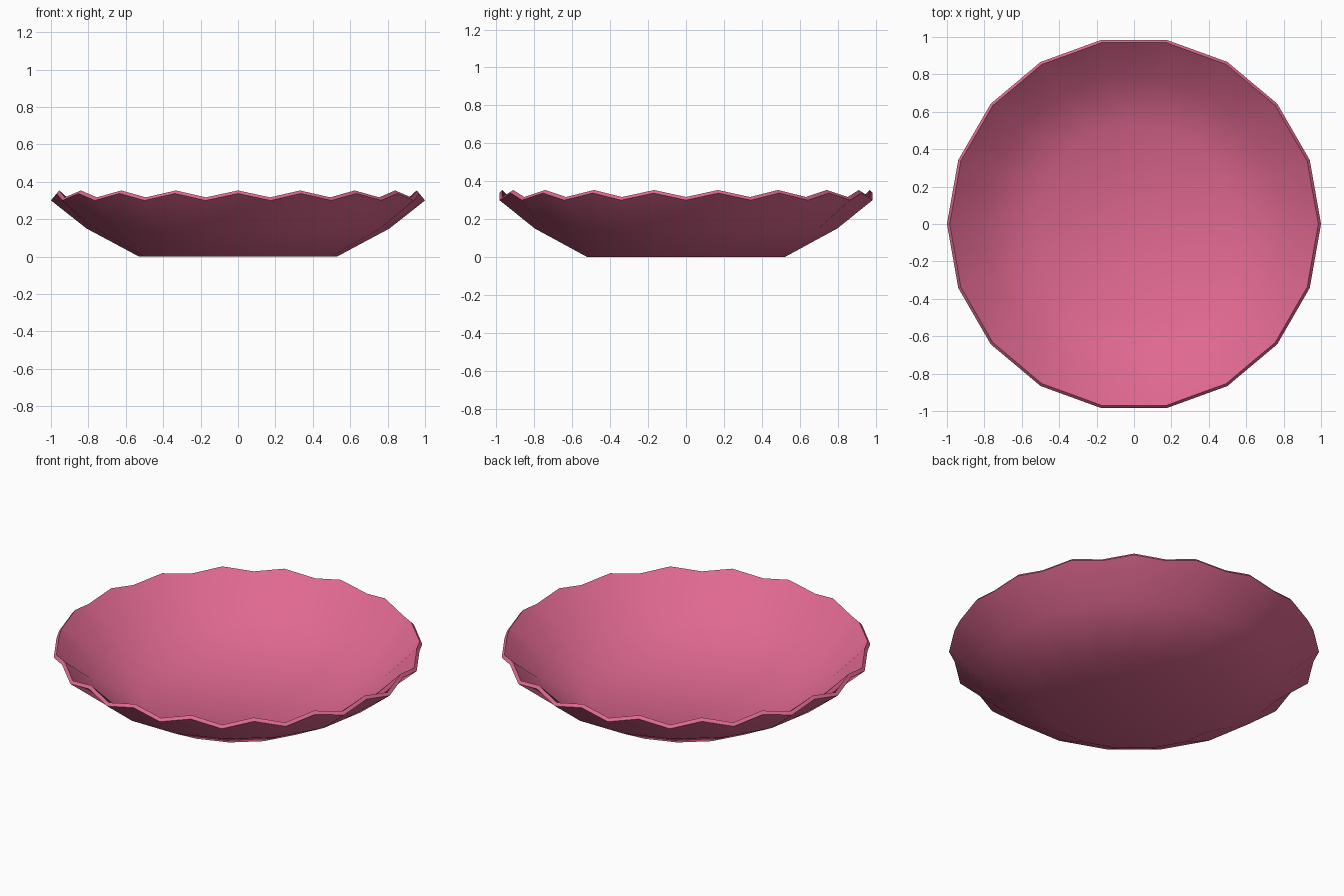
import bpy, bmesh
from math import sin, cos, pi, radians

if "Cube" in bpy.data.objects:
    bpy.data.objects.remove(bpy.data.objects["Cube"])

SIDES = 18
# (radius, height at corners, height at side midpoints), base to rim
PROFILE = [(0.53, 0.0, 0.0), (0.81, 0.15, 0.15), (1.0, 0.30, 0.337)]

# Shell: straight-sided rings with a midpoint on every side
bm = bmesh.new()
n = SIDES * 2
rings = []
for r, z_corner, z_mid in PROFILE:
    ring = []
    for i in range(n):
        mid = i % 2
        a = 2 * pi * i / n
        rad = r * cos(pi / SIDES) if mid else r
        ring.append(bm.verts.new((rad * cos(a), rad * sin(a), z_mid if mid else z_corner)))
    rings.append(ring)

bm.faces.new(rings[0][::-1])
for lo, hi in zip(rings, rings[1:]):
    for i in range(n):
        j = (i + 1) % n
        bm.faces.new((lo[i], lo[j], hi[j], hi[i]))

mesh = bpy.data.meshes.new("scalloped_dish")
bm.to_mesh(mesh)
bm.free()
dish = bpy.data.objects.new("scalloped_dish", mesh)
bpy.context.collection.objects.link(dish)

# Wall thickness grows inward from the outer skin
wall = dish.modifiers.new("wall", 'SOLIDIFY')
wall.thickness = 0.022
wall.offset = -1

# Pink glaze
mat = bpy.data.materials.new("pink_glaze")
mat.diffuse_color = (0.74, 0.14, 0.28, 1)
mat.use_nodes = True
mat.node_tree.nodes["Principled BSDF"].inputs["Base Color"].default_value = mat.diffuse_color
mesh.materials.append(mat)

bpy.context.view_layer.objects.active = dish
dish.select_set(True)
bpy.ops.object.modifier_apply(modifier="wall")
bpy.ops.object.shade_smooth_by_angle(angle=radians(40))
